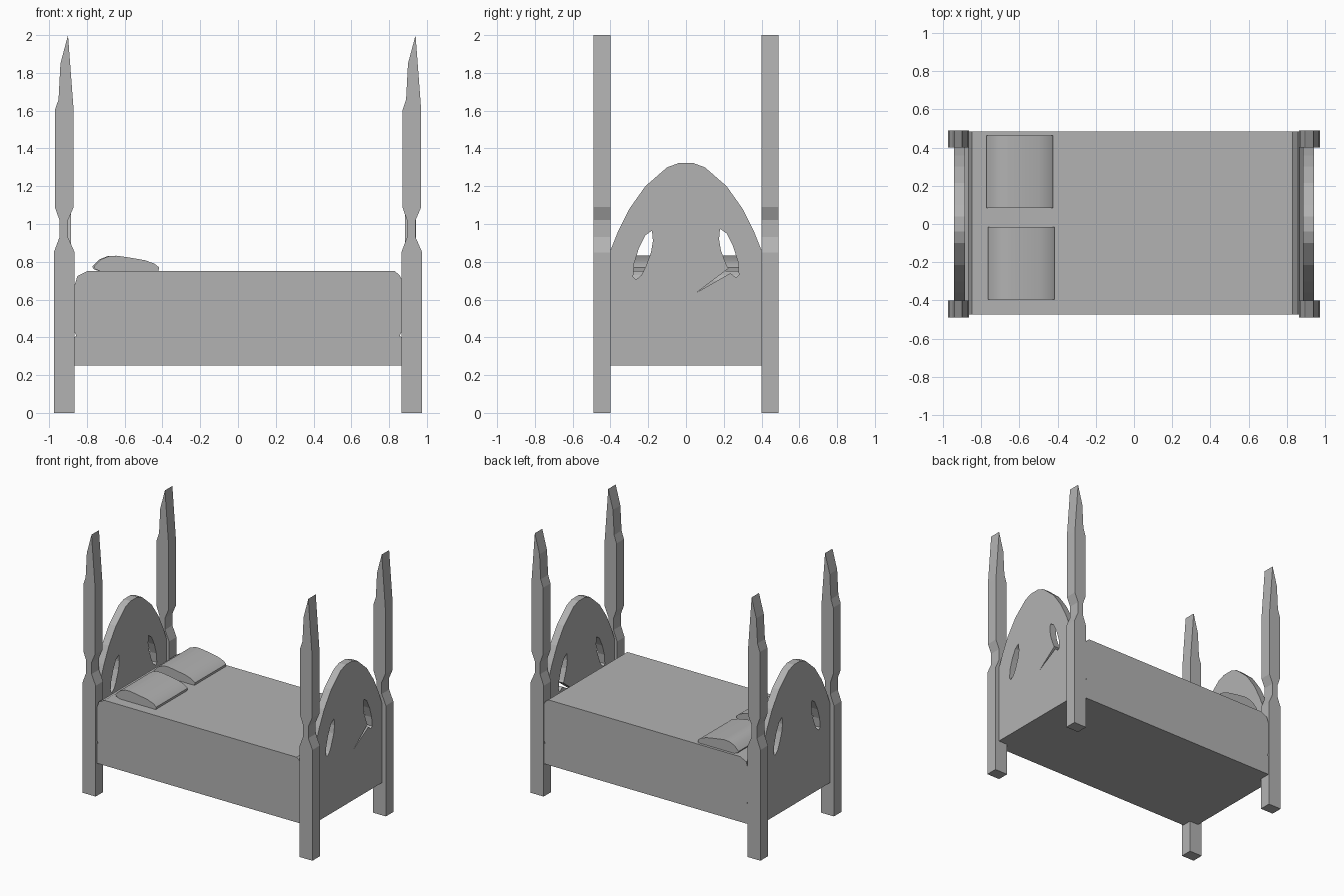
import bpy
import math
from mathutils import Matrix

cube = bpy.data.objects.get("Cube")
if cube:
    bpy.data.objects.remove(cube, do_unlink=True)

grey = bpy.data.materials.new("plain grey")
grey.use_nodes = True
grey.diffuse_color = (0.45, 0.45, 0.45, 1)
grey.node_tree.nodes["Principled BSDF"].inputs["Base Color"].default_value = (0.45, 0.45, 0.45, 1)


def slab(name, outlines, start, end, along_x=False):
    """Extrude a flat outline (first) with holes (rest) along y or x."""
    curve = bpy.data.curves.new(name, "CURVE")
    curve.dimensions = "2D"
    curve.fill_mode = "BOTH"
    curve.extrude = (end - start) / 2
    for outline in outlines:
        spline = curve.splines.new("POLY")
        spline.points.add(len(outline) - 1)
        for point, (u, v) in zip(spline.points, outline):
            point.co = (u, v, 0, 1)
        spline.use_cyclic_u = True
        spline.use_smooth = False
    temp = bpy.data.objects.new(name + "_outline", curve)
    bpy.context.scene.collection.objects.link(temp)
    bpy.context.view_layer.update()
    mesh = bpy.data.meshes.new_from_object(
        temp.evaluated_get(bpy.context.evaluated_depsgraph_get()))
    bpy.data.objects.remove(temp, do_unlink=True)
    turn = Matrix.Rotation(math.radians(90), 4, "X")
    middle = (start + end) / 2
    if along_x:
        turn = Matrix.Translation((middle, 0, 0)) @ Matrix.Rotation(math.radians(90), 4, "Z") @ turn
    else:
        turn = Matrix.Translation((0, middle, 0)) @ turn
    mesh.transform(turn)
    mesh.name = name
    mesh.materials.clear()
    mesh.materials.append(grey)
    obj = bpy.data.objects.new(name, mesh)
    bpy.context.scene.collection.objects.link(obj)
    return obj


# Four carved posts with slanted tips, all leaning the same way
post = [(0.865, 0), (0.975, 0), (0.975, 0.85), (0.94, 0.93), (0.94, 1.02),
        (0.97, 1.09), (0.97, 1.6), (0.94, 2.0), (0.90, 1.85), (0.89, 1.66),
        (0.87, 1.6), (0.87, 1.09), (0.895, 1.02), (0.895, 0.93), (0.865, 0.85)]
for end_name, shift in (("foot", 0), ("head", -1.84)):
    outline = [(x + shift, z) for x, z in post]
    slab(end_name + "_post_front", [outline], -0.49, -0.40)
    slab(end_name + "_post_back", [outline], 0.40, 0.49)

# Arched end boards with leaf-shaped openings
half_arch = [(0.4, 0.86), (0.36, 0.96), (0.3, 1.08), (0.215, 1.2),
             (0.1, 1.3), (0.04, 1.322)]
arch = [(-0.4, 0.25), (0.4, 0.25)] + half_arch + [(-y, z) for y, z in reversed(half_arch)]
leaf = [(0.18, 0.975), (0.175, 0.92), (0.185, 0.86), (0.215, 0.78), (0.235, 0.74),
        (0.265, 0.715), (0.28, 0.73), (0.275, 0.8), (0.25, 0.88), (0.215, 0.95)]
mirrored_leaf = [(-y, z - 0.01) for y, z in leaf]
# The foot board has a thin crack running off one opening
cracked_leaf = leaf[:4] + [(0.225, 0.765), (0.06, 0.64)] + leaf[4:]
slab("headboard", [arch, leaf, mirrored_leaf], -0.942, -0.885, along_x=True)
slab("footboard", [arch, cracked_leaf, mirrored_leaf], 0.885, 0.942, along_x=True)

# Bed base and mattress with softened ends
base = [(-0.885, 0.25), (0.885, 0.25), (0.885, 0.38), (0.86, 0.405),
        (-0.86, 0.405), (-0.885, 0.38)]
slab("bed_base", [base], -0.475, 0.485)
mattress = [(-0.855, 0.405), (0.855, 0.405), (0.87, 0.44), (0.87, 0.70), (0.855, 0.73),
            (0.83, 0.75), (-0.80, 0.75), (-0.85, 0.725), (-0.87, 0.66), (-0.87, 0.44)]
slab("mattress", [mattress], -0.475, 0.485)

# Two pillows, puffier toward the headboard
pillow = [(-0.73, 0.748), (-0.43, 0.748), (-0.425, 0.77), (-0.45, 0.79), (-0.50, 0.808),
          (-0.58, 0.822), (-0.65, 0.832), (-0.69, 0.83), (-0.735, 0.812),
          (-0.772, 0.775), (-0.765, 0.762)]
for name, start, shift in (("pillow_back", 0.085, 0), ("pillow_front", -0.395, 0.008)):
    puff = slab(name, [[(x + shift, z) for x, z in pillow]], start, start + 0.38)
    bpy.ops.object.select_all(action="DESELECT")
    puff.select_set(True)
    bpy.context.view_layer.objects.active = puff
    bpy.ops.object.shade_smooth_by_angle(angle=math.radians(30))
